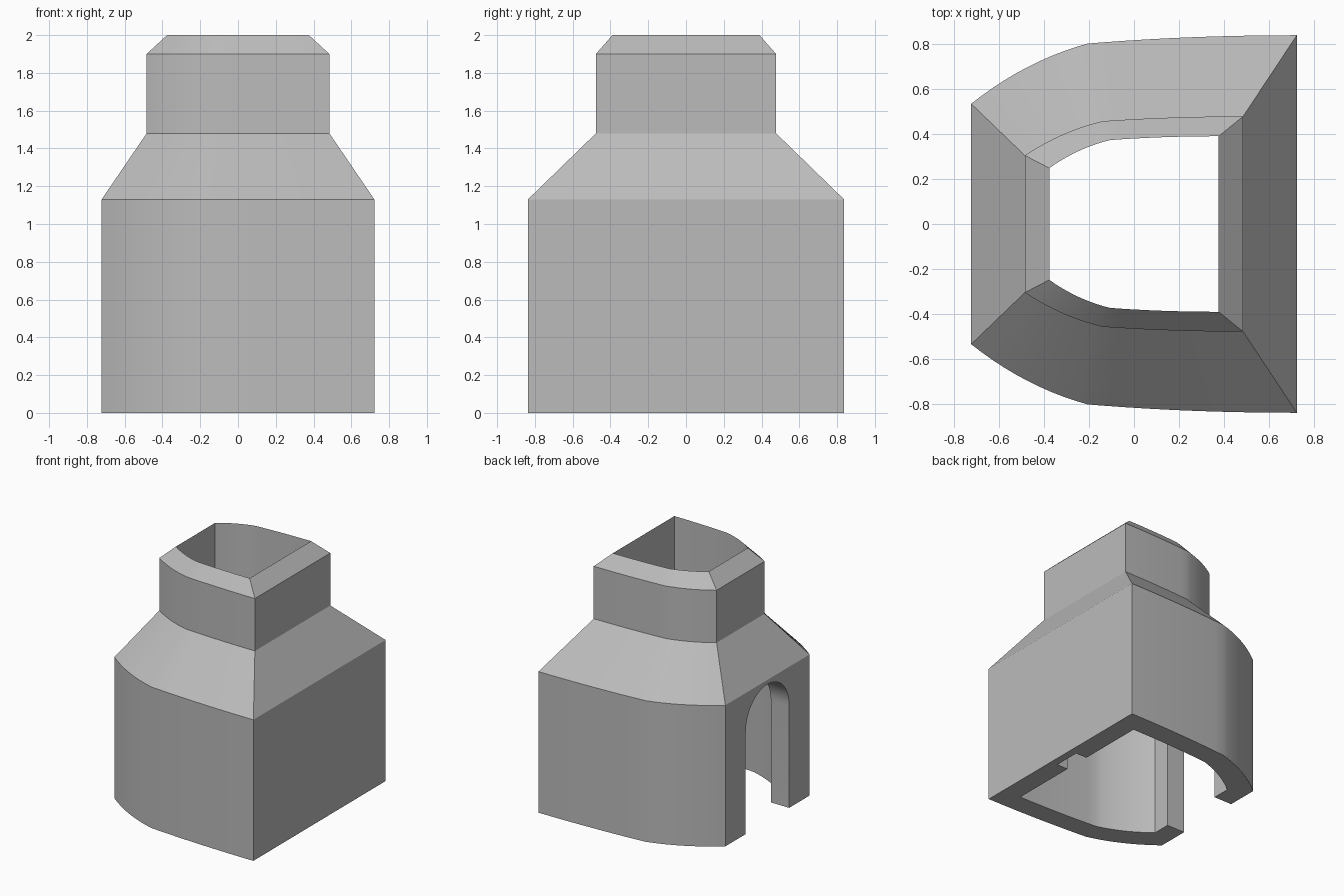
import bpy
import bmesh
import math

default_cube = bpy.data.objects.get("Cube")
if default_cube:
    bpy.data.objects.remove(default_cube)

grey = bpy.data.materials.new("plain grey")
grey.use_nodes = True
colour = (0.5, 0.5, 0.5, 1)
grey.diffuse_color = colour
grey.node_tree.nodes["Principled BSDF"].inputs["Base Color"].default_value = colour


def make_object(name, bm):
    bmesh.ops.recalc_face_normals(bm, faces=bm.faces)
    mesh = bpy.data.meshes.new(name)
    bm.to_mesh(mesh)
    bm.free()
    mesh.materials.append(grey)
    obj = bpy.data.objects.new(name, mesh)
    bpy.context.collection.objects.link(obj)
    return obj


def bezier(a, b, c, steps):
    """Points of a quadratic curve, without its last point."""
    for i in range(steps):
        t = i / steps
        yield tuple((1 - t) ** 2 * p + 2 * t * (1 - t) * q + t * t * r
                    for p, q, r in zip(a, b, c))


def arch_cutter(name, x0, x1, half_width, spring):
    """Round-topped door shape reaching from x0 to x1."""
    bm = bmesh.new()
    outline = [(-half_width, -0.2), (half_width, -0.2)]
    for i in range(25):
        angle = math.pi * i / 24
        outline.append((half_width * math.cos(angle),
                        spring + half_width * math.sin(angle)))
    face = bm.faces.new([bm.verts.new((x0, y, z)) for y, z in outline])
    sweep = bmesh.ops.extrude_face_region(bm, geom=[face])
    for v in sweep["geom"]:
        if isinstance(v, bmesh.types.BMVert):
            v.co.x = x1
    obj = make_object(name, bm)
    obj.hide_render = True
    return obj


# Plan outline: two bowed sides joined by flat ends
side = list(bezier((-0.722, 0.533), (-0.48, 0.725), (-0.205, 0.8), 10))
side += list(bezier((-0.205, 0.8), (0.24, 0.837), (0.722, 0.837), 10))
side.append((0.722, 0.837))
plan = side + [(x, -y) for x, y in reversed(side)]

# Rings as (height, x scale, y scale): up the outside, down the inside
rings = [
    (0, 1, 1), (1.13, 1, 1),
    (1.48, 0.67, 0.57), (1.9, 0.67, 0.57),
    (2, 0.52, 0.465), (1.48, 0.52, 0.465),
    (1.13, 0.775, 0.79), (0, 0.775, 0.79),
]
bm = bmesh.new()
loops = [[bm.verts.new((x * sx, y * sy, z)) for x, y in plan]
         for z, sx, sy in rings]
count = len(plan)
for k, lower in enumerate(loops):
    upper = loops[(k + 1) % len(loops)]
    for i in range(count):
        j = (i + 1) % count
        bm.faces.new((lower[i], lower[j], upper[j], upper[i]))
shell = make_object("hollow_housing", bm)

# Doorway through the narrow end and a shallow slot inside the wide end
cutters = [
    arch_cutter("doorway_cutter", -1, -0.4, 0.275, 0.82),
    arch_cutter("slot_cutter", 0.4, 0.66, 0.11, 0.4),
]
for cutter in cutters:
    cut = shell.modifiers.new(cutter.name, "BOOLEAN")
    cut.operation = "DIFFERENCE"
    cut.solver = "EXACT"
    cut.object = cutter

# Apply the cuts and remove the helpers
bpy.context.view_layer.objects.active = shell
for obj in bpy.context.selected_objects:
    obj.select_set(False)
shell.select_set(True)
for cutter in cutters:
    bpy.ops.object.modifier_apply(modifier=cutter.name)
    bpy.data.objects.remove(cutter)

bpy.ops.object.shade_smooth_by_angle(angle=math.radians(20))
